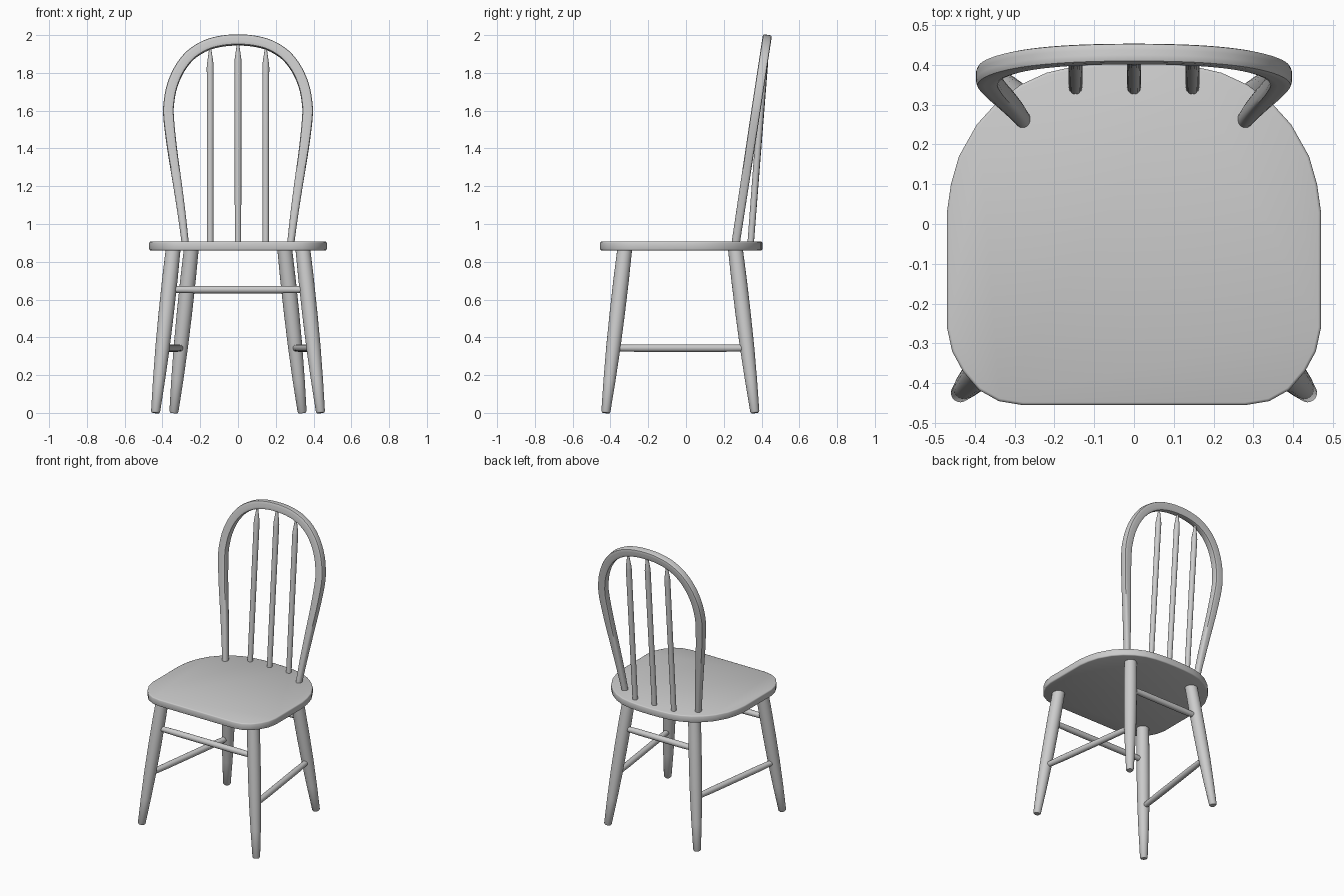
import bpy, bmesh, math
from mathutils import Vector

if "Cube" in bpy.data.objects:
    bpy.data.objects.remove(bpy.data.objects["Cube"])


def finish(name, bm, angle=40):
    bmesh.ops.recalc_face_normals(bm, faces=bm.faces[:])
    me = bpy.data.meshes.new(name)
    bm.to_mesh(me)
    bm.free()
    ob = bpy.data.objects.new(name, me)
    bpy.context.collection.objects.link(ob)
    bpy.ops.object.select_all(action='DESELECT')
    ob.select_set(True)
    bpy.context.view_layer.objects.active = ob
    bpy.ops.object.shade_smooth_by_angle(angle=math.radians(angle))
    return ob


def sweep(name, pts, sizes, ref, power=2.0, sides=20):
    """Skin rings along pts; sizes = (half width, half depth), ref = depth direction.
    power above 2 squares the section off."""
    bm = bmesh.new()
    rings = []
    for i, p in enumerate(pts):
        t = (pts[min(i + 1, len(pts) - 1)] - pts[max(i - 1, 0)]).normalized()
        u = t.cross(ref).normalized()
        v = u.cross(t)
        ring = []
        for k in range(sides):
            a = 2 * math.pi * k / sides
            c, s = math.cos(a), math.sin(a)
            n = power[i] if isinstance(power, list) else power
            f = (abs(c) ** n + abs(s) ** n) ** (-1 / n)
            ring.append(bm.verts.new(p + u * c * f * sizes[i][0] + v * s * f * sizes[i][1]))
        rings.append(ring)
    for a, b in zip(rings, rings[1:]):
        for k in range(sides):
            j = (k + 1) % sides
            bm.faces.new((a[k], a[j], b[j], b[k]))
    bm.faces.new(rings[0])
    bm.faces.new(rings[-1])
    return finish(name, bm)


def rod(name, p0, p1, profile, ref=Vector((0, 1, 0))):
    """Turned part: profile = (fraction along the axis, radius)."""
    p0, p1 = Vector(p0), Vector(p1)
    return sweep(name, [p0.lerp(p1, t) for t, r in profile], [(r, r) for t, r in profile], ref)


def spline(pts, n):
    """Catmull-Rom samples through pts."""
    pts = [Vector(p) for p in pts]
    ext = [2 * pts[0] - pts[1]] + pts + [2 * pts[-1] - pts[-2]]
    out = []
    for i in range(1, len(ext) - 2):
        a, b, c, d = ext[i - 1:i + 3]
        for k in range(n):
            t = k / n
            out.append(0.5 * (2 * b + (c - a) * t + (2 * a - 5 * b + 4 * c - d) * t * t
                              + (3 * b - a - 3 * c + d) * t ** 3))
    return out + [pts[-1]]


# Seat: half outline mirrored, extruded, softened rim
half = [(0.28, -0.455), (0.34, -0.445), (0.39, -0.417), (0.43, -0.37), (0.457, -0.32),
        (0.47, -0.26), (0.47, 0.03), (0.46, 0.10), (0.44, 0.17), (0.395, 0.25), (0.345, 0.305),
        (0.285, 0.35), (0.22, 0.38), (0.15, 0.396), (0.075, 0.403)]
outline = half + [(0, 0.405)] + [(-x, y) for x, y in reversed(half)]
bm = bmesh.new()
bottom = bm.faces.new([bm.verts.new((x, y, 0.86)) for x, y in outline])
ext = bmesh.ops.extrude_face_region(bm, geom=[bottom])
bmesh.ops.translate(bm, vec=(0, 0, 0.047),
                    verts=[g for g in ext['geom'] if isinstance(g, bmesh.types.BMVert)])
if not bottom.is_valid or all(abs(f.normal.z) < 0.9 or f.calc_center_median().z > 0.87 for f in bm.faces):
    bm.faces.new([v for v in bm.verts if v.co.z < 0.87])
bm.normal_update()
rim = [e for e in bm.edges if abs(e.verts[0].co.z - e.verts[1].co.z) < 1e-5]
bmesh.ops.bevel(bm, geom=rim, offset=0.007, segments=2, profile=0.5, affect='EDGES')
finish("seat", bm, 50)

# Legs: (foot, top) on the right side
front = (Vector((0.437, -0.425, 0)), Vector((0.342, -0.323, 0.88)))
back = (Vector((0.34, 0.365, 0)), Vector((0.246, 0.26, 0.88)))
leg_profile = [(0, 0.019), (0.008, 0.024), (0.2, 0.032), (0.4, 0.038), (0.6, 0.0405),
               (0.8, 0.041), (1, 0.039)]


def flip(p):
    return Vector((-p.x, p.y, p.z))


def at_height(leg, z):
    return leg[0].lerp(leg[1], z / leg[1].z)


for label, leg in (("front", front), ("back", back)):
    rod(label + "_leg_right", *leg, leg_profile)
    rod(label + "_leg_left", flip(leg[0]), flip(leg[1]), leg_profile)
    # Cross stretchers between each pair
    p = at_height(leg, 0.653)
    rod(label + "_stretcher", p, flip(p), [(0, 0.017), (0.2, 0.02), (0.8, 0.02), (1, 0.017)])

# Side stretchers
a, b = at_height(front, 0.343), at_height(back, 0.343)
for label, m in (("right", lambda p: p), ("left", flip)):
    rod("side_stretcher_" + label, m(a), m(b),
        [(0, 0.017), (0.2, 0.02), (0.8, 0.02), (1, 0.017)], Vector((1, 0, 0)))


# Back bow: round at the seat, flattened towards the crown
def bow_y(z):
    return 0.264 + (z - 0.905) * 0.1525


side = [(0.277, 0.88), (0.298, 1.05), (0.322, 1.22), (0.349, 1.40), (0.367, 1.56), (0.366, 1.64),
        (0.349, 1.73), (0.31, 1.82), (0.25, 1.895), (0.17, 1.945), (0.085, 1.968)]
xz = side + [(0, 1.974)] + [(-x, z) for x, z in reversed(side)]
path = spline([(x, bow_y(z), z) for x, z in xz], 4)
sizes, powers = [], []
for p in path:
    f = min(1, max(0, (p.z - 0.9) / 0.65))
    sizes.append((0.019 + 0.009 * f, 0.022 + 0.002 * f))
    powers.append(2 + 4 * f)
sweep("back_bow", path, sizes, Vector((0, 1, -0.1525)).normalized(), powers, 24)

# Spindles with tapered tips
for label, x, top in (("left", -0.147, 1.925), ("middle", 0, 1.955), ("right", 0.147, 1.925)):
    rod("spindle_" + label, (x, 0.341, 0.88), (x, bow_y(top), top),
        [(0, 0.017), (0.5, 0.0175), (0.91, 0.0185), (0.925, 0.0175), (1, 0.006)])
